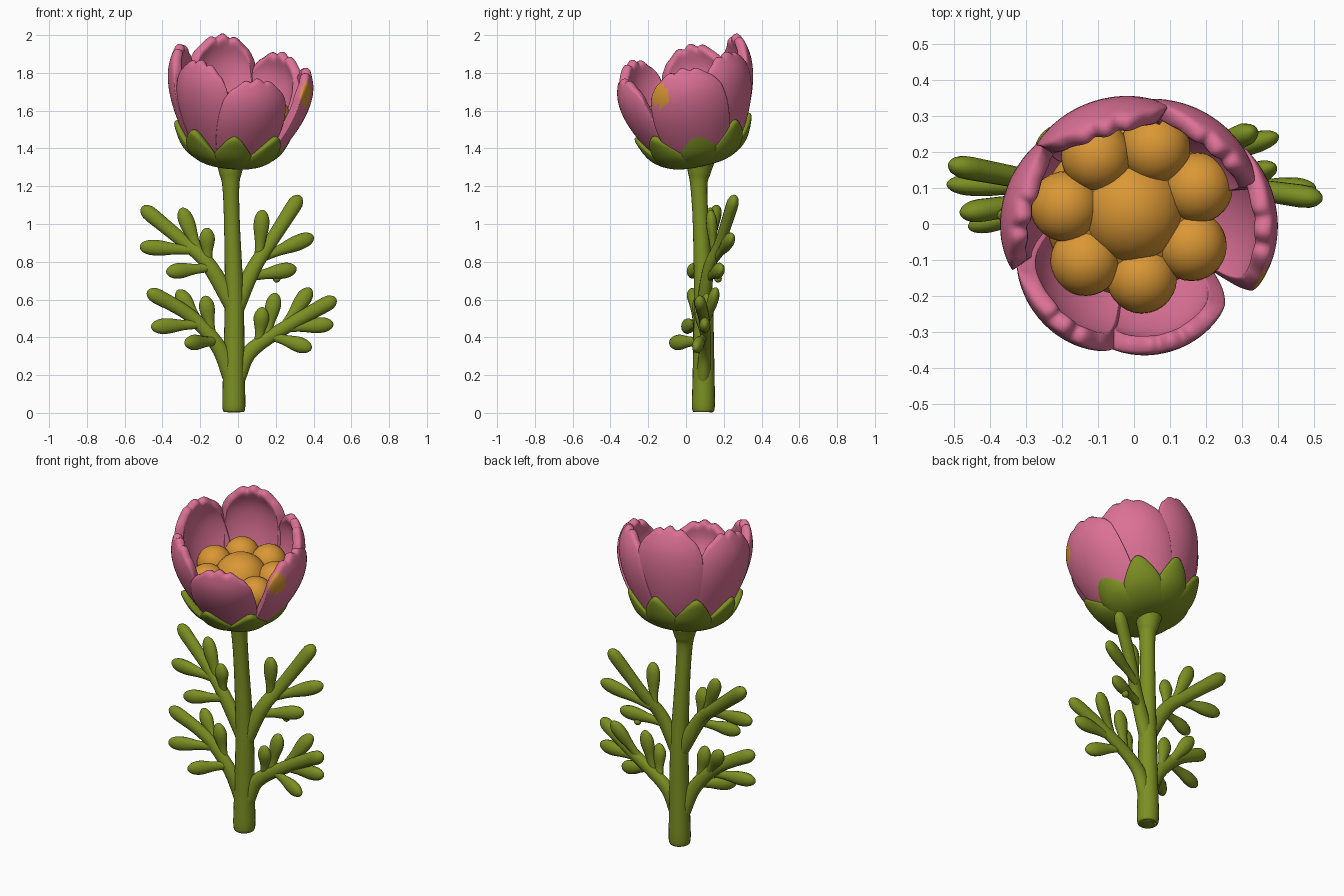
import bpy, bmesh, math
from mathutils import Vector, Matrix

if "Cube" in bpy.data.objects:
    bpy.data.objects.remove(bpy.data.objects["Cube"])


def mat(name, col):
    m = bpy.data.materials.new(name)
    m.diffuse_color = (*col, 1)
    m.use_nodes = True
    m.node_tree.nodes["Principled BSDF"].inputs["Base Color"].default_value = m.diffuse_color
    return m


PINK = mat("petal pink", (0.72, 0.165, 0.305))
GREEN = mat("leaf green", (0.20, 0.275, 0.016))
ORANGE = mat("centre orange", (0.70, 0.31, 0.035))

# Flower head frame: leans to the front and slightly to the right
HEAD = (Matrix.Translation((-0.04, 0.08, 1.31))
        @ Matrix.Rotation(math.radians(5), 4, 'Y')
        @ Matrix.Rotation(math.radians(12), 4, 'X'))


def finish(name, bm, *mats):
    me = bpy.data.meshes.new(name)
    bm.normal_update()
    bm.to_mesh(me)
    bm.free()
    for m in mats:
        me.materials.append(m)
    for p in me.polygons:
        p.use_smooth = True
    ob = bpy.data.objects.new(name, me)
    bpy.context.collection.objects.link(ob)
    return ob


def spline(pts, t):
    """Catmull-Rom value at t in 0..1 through a list of tuples."""
    n = len(pts) - 1
    i = min(int(t * n), n - 1)
    f = t * n - i
    b, c = Vector(pts[i]), Vector(pts[i + 1])
    a = Vector(pts[i - 1]) if i > 0 else 2 * b - c
    d = Vector(pts[i + 2]) if i + 2 <= n else 2 * c - b
    return 0.5 * (2 * b + (c - a) * f + (2 * a - 5 * b + 4 * c - d) * f * f
                  + (3 * b - a - 3 * c + d) * f ** 3)


def tube(bm, pts, flat=1.0, round_end=True, n=22, sides=14):
    """Tube through (x, y, z, radius) points, with a rounded far end."""
    smp = [spline(pts, (1 - math.cos(math.pi * k / n)) / 2 if round_end else k / n)
           for k in range(n + 1)]
    end = smp[-1].to_3d()
    rings = []
    for k, s in enumerate(smp):
        p, r = s.to_3d(), s[3]
        if round_end:
            d = min(1, (p - end).length / (1.5 * r))
            r *= max(0.03, math.sqrt(1 - (1 - d) ** 2))
        t = (smp[min(k + 1, n)].to_3d() - smp[max(k - 1, 0)].to_3d()).normalized()
        side = t.cross(Vector((0, 1, 0))).normalized()
        up = side.cross(t)
        rings.append([bm.verts.new(p + r * (math.cos(a) * side + flat * math.sin(a) * up))
                      for a in (2 * math.pi * j / sides for j in range(sides))])
    for a, b in zip(rings, rings[1:]):
        for j in range(sides):
            bm.faces.new((a[j], a[(j + 1) % sides], b[(j + 1) % sides], b[j]))
    bm.faces.new(rings[0][::-1])
    bm.faces.new(rings[-1])
    bmesh.ops.recalc_face_normals(bm, faces=bm.faces)


def ball(bm, co, r, sz=1.0, m=Matrix()):
    bmesh.ops.create_uvsphere(bm, u_segments=28, v_segments=16, radius=r,
                              matrix=m @ Matrix.Translation(co) @ Matrix.Diagonal((1, 1, sz, 1)))


def petal(name, deg, prof, thick, mats, rs=1.0, hs=1.0, lobes=0.0, tip=0.14, nu=24, nv=16):
    """Curved petal: prof holds (radius, height, half width) from base to tip."""
    bm = bmesh.new()
    grid = []
    for j in range(nv + 1):
        row = []
        for i in range(nu + 1):
            u = math.sin(1.5 * (i / nu - 0.5) * 2) / math.sin(1.5)
            top = 1 - tip + tip * math.sqrt(1 - 0.99 * u * u)
            top -= lobes * (1 - abs(math.cos(2 * math.pi * u)) ** 0.7) * (1 - u * u)
            r, h, w = spline(prof, j / nv * top)
            a = math.radians(deg) + u * w / max(r, 0.05)
            r = r * rs - 0.02 * u * u * j / nv
            row.append(bm.verts.new(HEAD @ Vector((r * math.cos(a), r * math.sin(a), h * hs))))
        grid.append(row)
    for j in range(nv):
        for i in range(nu):
            f = bm.faces.new((grid[j][i], grid[j][i + 1], grid[j + 1][i + 1], grid[j + 1][i]))
            # small orange stain on the outside of one petal
            c = f.calc_center_median()
            if len(mats) > 1 and c.x > 0.3 and math.hypot(c.y + 0.125, (c.z - 1.69) * 0.7) < 0.04:
                f.material_index = 1
    ob = finish(name, bm, *mats)
    s = ob.modifiers.new("thickness", 'SOLIDIFY')
    s.thickness, s.offset = thick, 0
    s.material_offset = s.material_offset_rim = -1
    ob.modifiers.new("smooth", 'SUBSURF').levels = 1
    return ob


# Stem
bm = bmesh.new()
tube(bm, [(-.022, .092, .004, .04), (-.022, .092, .025, .06), (-.022, .093, .2, .058),
          (-.02, .092, .6, .05), (-.032, .078, 1.0, .042), (-.038, .068, 1.2, .045),
          (-.04, .07, 1.27, .06), (-.04, .075, 1.33, .075)], round_end=False, n=42, sides=20)
finish("stem", bm, GREEN)

# Leaves: one main branch each, then leaflets as (start, tip)
LEAVES = {
    "upper_left_leaf": (
        [(-.02, .09, .56), (-.16, .09, .79), (-.28, .12, .9), (-.51, .165, 1.09)],
        [((-.22, .1, .86), (-.52, .11, .88)), ((-.16, .09, .79), (-.165, .07, .98)),
         ((-.2, .1, .83), (-.3, .13, 1.085)), ((-.15, .08, .77), (-.38, .02, .745))]),
    "upper_right_leaf": (
        [(-.02, .09, .54), (.08, .12, .76), (.17, .18, .9), (.33, .26, 1.15)],
        [((.11, .15, .81), (.13, .13, 1.075)), ((.12, .16, .82), (.4, .245, .935)),
         ((.06, .12, .72), (.31, .19, .765))]),
    "lower_left_leaf": (
        [(-.03, .09, .18), (-.11, .07, .36), (-.26, .06, .52), (-.48, .03, .645)],
        [((-.2, .06, .47), (-.46, -.01, .455)), ((-.11, .07, .38), (-.28, -.085, .37)),
         ((-.14, .07, .41), (-.175, .06, .62)), ((-.2, .07, .47), (-.32, .12, .65))]),
    "lower_right_leaf": (
        [(-.01, .09, .18), (.07, .1, .33), (.28, .1, .47), (.52, .07, .605)],
        [((.24, .1, .45), (.505, .1, .47)), ((.17, .1, .41), (.39, .05, .34)),
         ((.11, .1, .37), (.13, .07, .56)), ((.15, .1, .4), (.2, .11, .635)),
         ((.24, .1, .45), (.385, .16, .66))]),
}
for name, (main, leaflets) in LEAVES.items():
    bm = bmesh.new()
    tube(bm, [(*p, r) for p, r in zip(main, (.048, .04, .036, .042))], flat=.8)
    for a, b in leaflets:
        a, b = Vector(a), Vector(b)
        tube(bm, [(*a.lerp(b, t), r) for t, r in
                  ((0, .024), (.33, .027), (.67, .041), (1, .036))], flat=.72, sides=12)
    if name == "upper_right_leaf":
        ball(bm, (.205, .17, .71), .02)   # loose bud
    finish(name, bm, GREEN)

# Sepals and the cup under them
SEPAL = [(.03, .018, .03), (.14, .03, .09), (.225, .075, .1), (.27, .135, .09), (.305, .225, .06)]
for k in range(8):
    petal(f"sepal_{k + 1}", 45 * k + 2, SEPAL, .042, [GREEN], rs=1 + .02 * (k % 2),
          tip=.42, nu=14, nv=10)
bm = bmesh.new()
ball(bm, (0, 0, .055), .18, .32, HEAD)
finish("flower_cup", bm, GREEN)

# Petals: (angle, radius scale, height scale)
PETAL = [(.08, .05, .05), (.19, .1, .12), (.262, .21, .17), (.325, .36, .19),
         (.347, .5, .172), (.318, .63, .13)]
for k, (deg, rs, hs) in enumerate([(2, 1.09, .89), (49, 1.03, .93), (107, 1.03, 1.02),
                                   (168, 1.01, .985), (231, .97, .97), (289, .98, .87)]):
    petal(f"petal_{k + 1}", deg, PETAL, .052, [PINK, ORANGE] if k == 0 else [PINK],
          rs, hs, lobes=.05, tip=.24)

# Orange centre: one large ball, a ring of seven and a bed below
bm = bmesh.new()
ball(bm, (.012, .01, .245), .15, 1, HEAD)
ball(bm, (.01, .0, .2), .24, .58, HEAD)
for k in range(7):
    a = math.radians(21 + k * 360 / 7)
    ball(bm, (.015 + .19 * math.cos(a), .01 + .19 * math.sin(a), .27), .098, 1, HEAD)
finish("flower_centre", bm, ORANGE)
